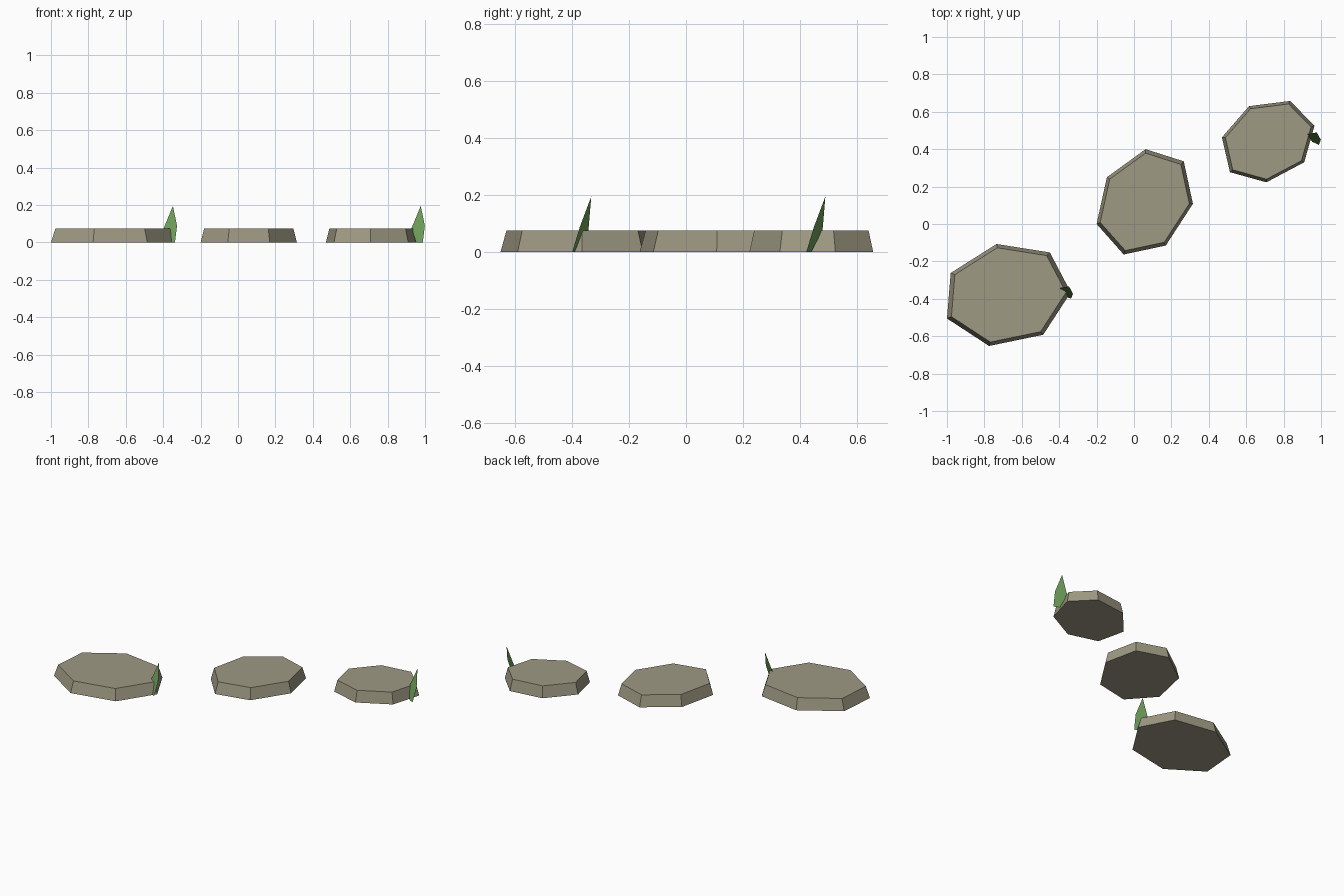
import bpy
import bmesh

if "Cube" in bpy.data.objects:
    bpy.data.objects.remove(bpy.data.objects["Cube"])


def material(name, rgb):
    m = bpy.data.materials.new(name)
    m.diffuse_color = (*rgb, 1.0)
    m.use_nodes = True
    m.node_tree.nodes["Principled BSDF"].inputs["Base Color"].default_value = m.diffuse_color
    return m


STONE = material("warm grey stone", (0.345, 0.32, 0.228))
LEAF = material("leaf green", (0.15, 0.335, 0.097))
HEIGHT = 0.075
TAPER = 0.925


def finish(bm, name, mat):
    mesh = bpy.data.meshes.new(name)
    bm.to_mesh(mesh)
    bm.free()
    mesh.materials.append(mat)
    obj = bpy.data.objects.new(name, mesh)
    bpy.context.collection.objects.link(obj)
    return obj


def stepping_stone(name, outline):
    """Flat seven-sided slab whose top is slightly smaller than its base."""
    bm = bmesh.new()
    cx = sum(p[0] for p in outline) / len(outline)
    cy = sum(p[1] for p in outline) / len(outline)
    base = [bm.verts.new((x, y, 0)) for x, y in outline]
    top = [bm.verts.new((cx + (x - cx) * TAPER, cy + (y - cy) * TAPER, HEIGHT))
           for x, y in outline]
    bm.faces.new(base[::-1])
    bm.faces.new(top)
    n = len(outline)
    for i in range(n):
        j = (i + 1) % n
        bm.faces.new((base[i], base[j], top[j], top[i]))
    bmesh.ops.recalc_face_normals(bm, faces=bm.faces)
    return finish(bm, name, mat=STONE)


def grass_blade(name, dx, dy):
    """Single flat pointed blade leaning backwards."""
    bm = bmesh.new()
    shape = [(-0.373, -0.383, 0), (-0.337, -0.400, 0), (-0.326, -0.373, 0.089),
             (-0.348, -0.333, 0.195), (-0.397, -0.343, 0.077)]
    bm.faces.new([bm.verts.new((x + dx, y + dy, z)) for x, y, z in shape])
    return finish(bm, name, mat=LEAF)


# Slabs, outlines counter-clockwise
stepping_stone("large_stone", [
    (-1.0, -0.505), (-0.775, -0.652), (-0.485, -0.592), (-0.338, -0.365),
    (-0.45, -0.152), (-0.735, -0.107), (-0.98, -0.262)])
stepping_stone("middle_stone", [
    (-0.2, 0.0), (-0.055, -0.163), (0.17, -0.115), (0.315, 0.108),
    (0.266, 0.335), (0.062, 0.4), (-0.145, 0.25)])
stepping_stone("small_stone", [
    (0.47, 0.463), (0.513, 0.277), (0.708, 0.223), (0.91, 0.33),
    (0.965, 0.525), (0.835, 0.658), (0.615, 0.63)])

# Blades beside the outer slabs
grass_blade("left_grass_blade", 0, 0)
grass_blade("right_grass_blade", 1.325, 0.823)
